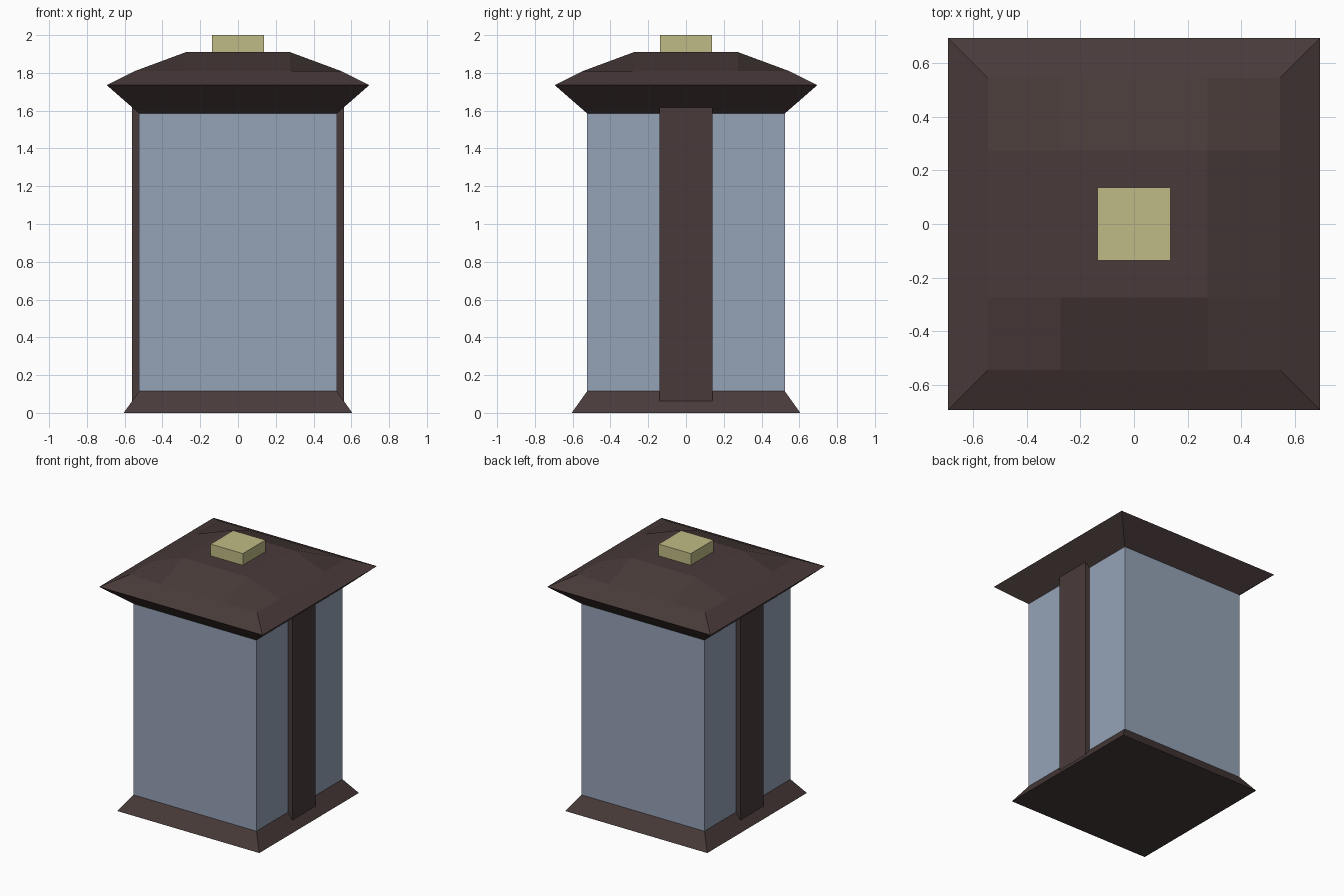
import bpy
import bmesh

old = bpy.data.objects.get("Cube")
if old:
    bpy.data.objects.remove(old, do_unlink=True)


def material(name, rgb):
    m = bpy.data.materials.new(name)
    m.use_nodes = True
    m.diffuse_color = (*rgb, 1)
    m.node_tree.nodes["Principled BSDF"].inputs["Base Color"].default_value = (*rgb, 1)
    return m


brown = material("dark brown metal", (0.066, 0.043, 0.042))
glass = material("blue grey glass", (0.30, 0.365, 0.47))
cream = material("pale yellow", (0.53, 0.50, 0.24))


def finish(name, bm, mat):
    bmesh.ops.recalc_face_normals(bm, faces=bm.faces)
    mesh = bpy.data.meshes.new(name)
    bm.to_mesh(mesh)
    bm.free()
    mesh.materials.append(mat)
    obj = bpy.data.objects.new(name, mesh)
    bpy.context.collection.objects.link(obj)
    return obj


def block(name, mat, x, y, z0, z1, top=1.0):
    """Box spanning x and y ranges, optionally tapered towards the top."""
    bm = bmesh.new()
    bmesh.ops.create_cube(bm, size=1)
    for v in bm.verts:
        upper = v.co.z > 0
        s = top if upper else 1
        v.co.x = x[v.co.x > 0] * s
        v.co.y = y[v.co.y > 0] * s
        v.co.z = z1 if upper else z0
    return finish(name, bm, mat)


# Flared base and glass body
HALF = 0.523
block("base", brown, (-0.605, 0.605), (-0.605, 0.605), 0, 0.115, HALF / 0.605)
block("glass_body", glass, (-HALF, HALF), (-HALF, HALF), 0.115, 1.585)

# Upright strips on the two sides
block("left_strip", brown, (0.5, 0.56), (-0.14, 0.14), 0.06, 1.62)
block("right_strip", brown, (-0.56, -0.5), (-0.14, 0.14), 0.06, 1.62)

# Roof: raised grid on top, then eave and underside rings
bm = bmesh.new()
bmesh.ops.create_grid(bm, x_segments=3, y_segments=3, size=0.545)
for v in bm.verts:
    for i in (0, 1):
        if abs(v.co[i]) < 0.4:
            v.co[i] = 0.275 if v.co[i] > 0 else -0.275
    v.co.z = 1.81 if v.is_boundary else 1.91
size = 0.545
for half, z in ((0.695, 1.735), (HALF, 1.585)):
    rim = [e for e in bm.edges if e.is_boundary]
    ring = bmesh.ops.extrude_edge_only(bm, edges=rim)["geom"]
    for v in ring:
        if isinstance(v, bmesh.types.BMVert):
            v.co.x *= half / size
            v.co.y *= half / size
            v.co.z = z
    size = half
bmesh.ops.holes_fill(bm, edges=[e for e in bm.edges if e.is_boundary], sides=0)
finish("roof", bm, brown)

# Small cap on the roof
block("roof_cap", cream, (-0.137, 0.137), (-0.137, 0.137), 1.9, 2.0)
